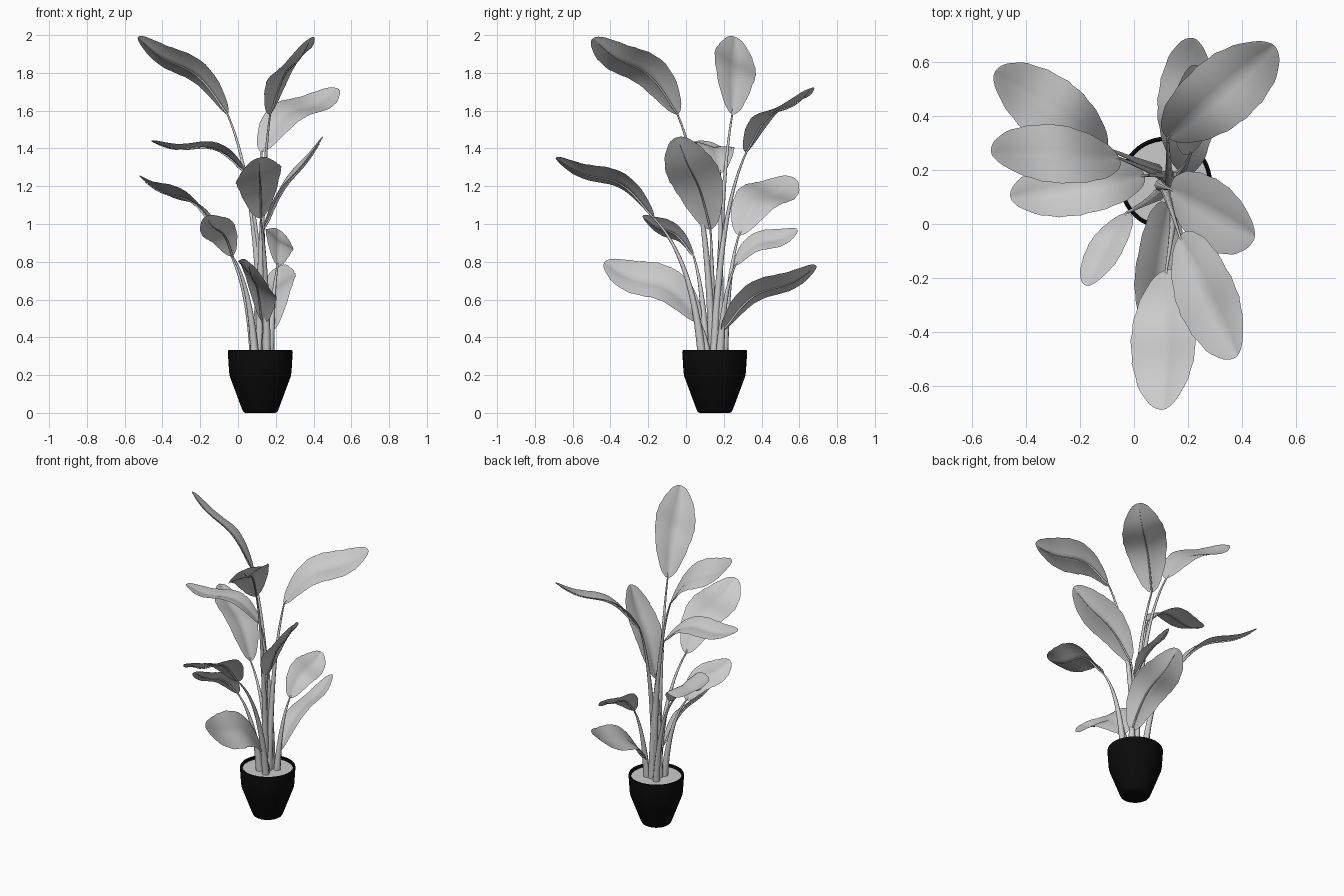
import bpy, bmesh, math
from mathutils import Vector

if "Cube" in bpy.data.objects:
    bpy.data.objects.remove(bpy.data.objects["Cube"])

CX, CY = 0.118, 0.152
UP = Vector((0, 0, 1))


def make_object(name, bm, material=None):
    me = bpy.data.meshes.new(name)
    bm.to_mesh(me)
    bm.free()
    ob = bpy.data.objects.new(name, me)
    bpy.context.collection.objects.link(ob)
    if material:
        me.materials.append(material)
    bpy.ops.object.select_all(action='DESELECT')
    ob.select_set(True)
    bpy.context.view_layer.objects.active = ob
    bpy.ops.object.shade_smooth_by_angle(angle=math.radians(40))
    return ob


def lathe(name, profile, material=None, n=48):
    bm = bmesh.new()
    rings = []
    for r, z in profile:
        if r == 0:
            rings.append([bm.verts.new((CX, CY, z))] * n)
        else:
            rings.append([bm.verts.new((CX + r * math.cos(2 * math.pi * i / n),
                                        CY + r * math.sin(2 * math.pi * i / n), z)) for i in range(n)])
    for a, b in zip(rings, rings[1:]):
        for i in range(n):
            j = (i + 1) % n
            bm.faces.new(list(dict.fromkeys((a[i], a[j], b[j], b[i]))))
    bmesh.ops.recalc_face_normals(bm, faces=bm.faces[:])
    return make_object(name, bm, material)


# pot and soil
black = bpy.data.materials.new("pot_black")
black.diffuse_color = (0.003, 0.003, 0.003, 1)
black.use_nodes = True
black.node_tree.nodes["Principled BSDF"].inputs["Base Color"].default_value = black.diffuse_color
lathe("pot", [(0, 0), (0.08, 0), (0.09, 0.006), (0.097, 0.02), (0.162, 0.195), (0.165, 0.215), (0.172, 0.322),
              (0.170, 0.331), (0.163, 0.333), (0.158, 0.328), (0.156, 0.30)], black)
lathe("soil", [(0, 0.314), (0.157, 0.314)])


def midrib(base, tip, t):
    # straight chord plus an S-shaped rise
    lh = (tip - base).xy.length
    rise = lh * (0.10 * math.sin(math.pi * t) + 0.07 * math.sin(2 * math.pi * t))
    return base.lerp(tip, t) + UP * rise


def frame(base, tip, t, roll):
    # side and upper normal of the blade at t
    tangent = (midrib(base, tip, t + 0.002) - midrib(base, tip, t - 0.002)).normalized()
    flat = tangent.cross(UP).normalized()
    side = flat * math.cos(roll) + flat.cross(tangent) * math.sin(roll)
    return side, side.cross(tangent).normalized()


def leaf(name, base, tip, width, roll):
    rows, cols = 28, 10
    bm = bmesh.new()
    grid = []
    for i in range(rows + 1):
        t = 0.5 - 0.5 * math.cos(math.pi * i / rows)
        t = min(max(t, 0.002), 0.998)
        side, normal = frame(base, tip, t, roll)
        half = width / 2 * max(1 - (2 * t ** 1.04 - 1) ** 2, 0.003) ** 0.54
        half *= 1 + 0.02 * math.sin(40 * t)
        row = []
        for j in range(cols + 1):
            u = 2 * j / cols - 1
            # shallow trough with slightly drooping margins
            lift = half * (0.26 * abs(u) - 0.12 * u * u)
            row.append(bm.verts.new(midrib(base, tip, t) + side * half * u + normal * lift))
        grid.append(row)
    for a, b in zip(grid, grid[1:]):
        for j in range(cols):
            bm.faces.new((a[j], a[j + 1], b[j + 1], b[j]))
    make_object(name, bm)


def stalk(name, base, tip, roll, index):
    # stalk rises from the soil, bends out to the leaf and runs on as its rib
    out = Vector((base.x - CX, base.y - CY, 0))
    ang = index * 2.4
    start = Vector((CX + 0.008 + 0.16 * out.x + 0.03 * math.cos(ang),
                    CY + 0.16 * out.y + 0.03 * math.sin(ang), 0.30))
    ctrl = start + Vector((0.16 * out.x, 0.16 * out.y, (base.z - 0.3) * 0.72))
    pts = []
    for i in range(17):
        t = i / 16
        p = start * (1 - t) ** 2 + ctrl * 2 * t * (1 - t) + base * t * t
        pts.append((p, 0.018 * (1 - t) ** 1.3 + 0.005))
    for i in range(1, 15):
        t = i / 15
        r = 0.005 * (1 - t) + 0.001
        normal = frame(base, tip, t, roll)[1]
        pts.append((midrib(base, tip, t) - normal * (r + 0.001), r))
    cu = bpy.data.curves.new(name, 'CURVE')
    cu.dimensions = '3D'
    cu.bevel_depth = 1.0
    cu.bevel_resolution = 2
    cu.use_fill_caps = True
    sp = cu.splines.new('POLY')
    sp.points.add(len(pts) - 1)
    for q, (p, r) in zip(sp.points, pts):
        q.co = (*p, 1)
        q.radius = r
    bpy.context.collection.objects.link(bpy.data.objects.new(name, cu))


# leaves: base, tip, width, roll in degrees
LEAVES = [
    ((-0.055, 0.245, 1.58), (-0.53, 0.26, 1.99), 0.25, -30),
    ((0.17, -0.045, 1.58), (0.385, -0.49, 1.985), 0.265, -30),
    ((0.125, 0.32, 1.38), (0.52, 0.665, 1.72), 0.27, -14),
    ((0.04, 0.18, 1.27), (-0.46, 0.10, 1.44), 0.22, -8),
    ((0.135, 0.13, 0.97), (0.45, -0.045, 1.46), 0.27, -25),
    ((0.12, -0.17, 1.03), (0.11, -0.69, 1.35), 0.255, -20),
    ((-0.10, 0.28, 0.94), (-0.52, 0.56, 1.25), 0.26, -22),
    ((-0.03, 0.04, 0.83), (-0.17, -0.23, 1.04), 0.165, -42),
    ((0.21, 0.26, 0.78), (0.215, 0.59, 0.97), 0.18, -35),
    ((0.18, 0.19, 0.43), (0.225, 0.69, 0.78), 0.24, 25),
    ((0.13, 0.07, 0.48), (0.055, -0.43, 0.80), 0.27, 42),
]
for k, (b, t, w, roll) in enumerate(LEAVES):
    b, t = Vector(b), Vector(t)
    leaf(f"leaf_{k + 1}", b, t, w, math.radians(roll))
    stalk(f"stalk_{k + 1}", b, t, math.radians(roll), k)
